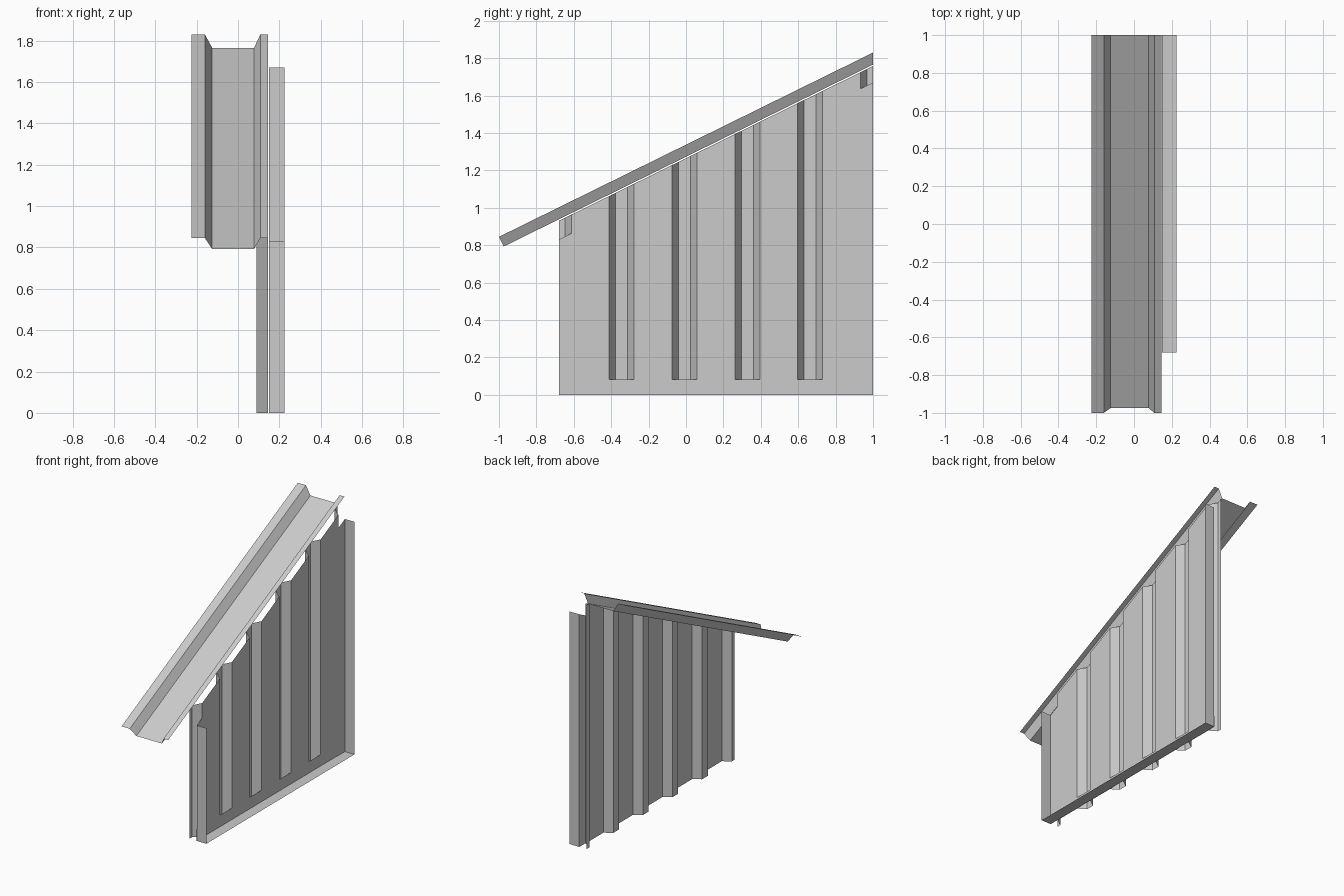
import bpy

if "Cube" in bpy.data.objects:
    bpy.data.objects.remove(bpy.data.objects["Cube"])

SLOPE = 0.4925
FRONT, BACK = -0.68, 1.0      # wall ends
INNER, OUTER = 0.09, 0.145    # rib and face planes of the wall sheet
EDGE = 0.225                  # outer reach of the trims
LEG = 0.083                   # trim leg on the wall

steel = bpy.data.materials.new("galvanised grey")
steel.use_nodes = True
GREY = (0.6, 0.6, 0.6, 1)
steel.diffuse_color = GREY
steel.node_tree.nodes["Principled BSDF"].inputs["Base Color"].default_value = GREY


def strip(name, start, end):
    """Folded sheet joining two matching rows of points."""
    n = len(start)
    faces = [(i, i + 1, n + i + 1, n + i) for i in range(n - 1)]
    mesh = bpy.data.meshes.new(name)
    mesh.from_pydata(start + end, [], faces)
    mesh.materials.append(steel)
    obj = bpy.data.objects.new(name, mesh)
    bpy.context.collection.objects.link(obj)
    return obj


def valley(y):
    """Height of the roof pan above a given depth."""
    return 0.793 + SLOPE * (y + 0.975)


# Roof sheet: a flat pan between two raised flanges, cut square at the eave
section = [(-0.225, 1), (-0.16, 1), (-0.125, 0), (0.078, 0), (0.108, 1), (0.145, 1)]
eave, ridge = [], []
for x, raised in section:
    eave.append((x, -1.0, 0.845) if raised else (x, -0.975, valley(-0.975)))
    top = 0.845 + SLOPE * 2 if raised else valley(1.0)
    ridge.append((x, 1.0, top))
strip("roof_sheet", eave, ridge)

# Ribbed wall sheet: begins and ends in the middle of a rib
RIBS = 5
pitch = (BACK - FRONT) / RIBS
outline = [(INNER, FRONT)]
for i in range(RIBS):
    a, b = FRONT + i * pitch, FRONT + (i + 1) * pitch
    outline += [(INNER, a + 0.032), (OUTER, a + 0.067),
                (OUTER, b - 0.067), (INNER, b - 0.032)]
outline.append((INNER, BACK))
strip("wall_sheet", [(x, y, 0) for x, y in outline],
      [(x, y, valley(y) - 0.008) for x, y in outline])

# Base trim: upright leg on the wall and a ledge reaching outwards
face = OUTER + 0.002
base = [(face, LEG), (face, 0), (EDGE, 0)]
strip("base_trim", [(x, FRONT, z) for x, z in base], [(x, BACK, z) for x, z in base])

# Corner trims: a leg on the wall and a fin reaching outwards
for name, y, inward, top in (("front_corner_trim", FRONT, 1, 0.83),
                             ("back_corner_trim", BACK, -1, 1.67)):
    far = y + inward * LEG
    corner = [(face + 0.002, far), (face + 0.002, y), (EDGE, y)]
    strip(name, [(x, py, 0) for x, py in corner],
          [(x, py, top + SLOPE * (py - y)) for x, py in corner])
